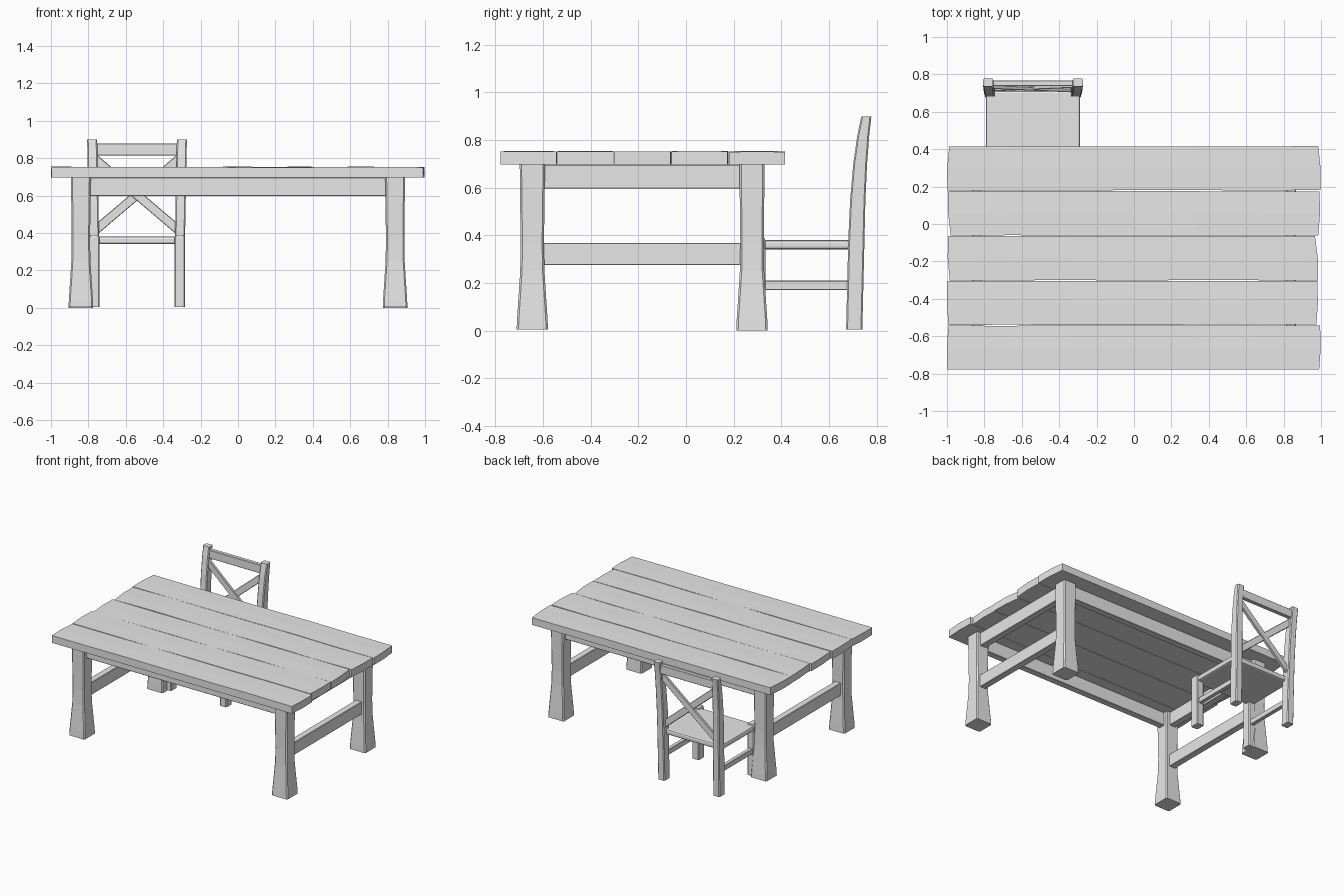
import bpy, bmesh, math, random
from mathutils import Vector, Matrix

if "Cube" in bpy.data.objects:
    bpy.data.objects.remove(bpy.data.objects["Cube"])

random.seed(4)
wood = bpy.data.materials.new("grey wood")
wood.diffuse_color = (0.8, 0.8, 0.8, 1)
wood.use_nodes = True
wood.node_tree.nodes["Principled BSDF"].inputs["Base Color"].default_value = wood.diffuse_color


def finish(name, bm):
    bmesh.ops.recalc_face_normals(bm, faces=bm.faces[:])
    me = bpy.data.meshes.new(name)
    bm.to_mesh(me)
    bm.free()
    me.materials.append(wood)
    ob = bpy.data.objects.new(name, me)
    bpy.context.collection.objects.link(ob)
    return ob


def bridge(bm, rings):
    """Skin a list of equal vertex rings and cap both ends."""
    n = len(rings[0])
    for a, b in zip(rings, rings[1:]):
        for i in range(n):
            j = (i + 1) % n
            bm.faces.new((a[i], a[j], b[j], b[i]))
    bm.faces.new(rings[0])
    bm.faces.new(rings[-1])


def post(name, sections, c=0.008):
    """Upright with chamfered corners; sections are (x, y, z, half x, half y)."""
    bm = bmesh.new()
    rings = []
    for x, y, z, hx, hy in sections:
        pts = [(hx, -hy + c), (hx, hy - c), (hx - c, hy), (-hx + c, hy),
               (-hx, hy - c), (-hx, -hy + c), (-hx + c, -hy), (hx - c, -hy)]
        rings.append([bm.verts.new((x + px, y + py, z)) for px, py in pts])
    bridge(bm, rings)
    return finish(name, bm)


def beam(name, p, q, width, depth, bevel=0.003, segs=1):
    """Straight bar from p to q; width is vertical, depth is horizontal."""
    p, q = Vector(p), Vector(q)
    d = (q - p).normalized()
    side = Vector((0, 0, 1)).cross(d).normalized()
    up = d.cross(side)
    rot = Matrix((d, side, up)).transposed().to_4x4()
    bm = bmesh.new()
    bmesh.ops.create_cube(bm, size=1)
    bmesh.ops.scale(bm, vec=((q - p).length, depth, width), verts=bm.verts)
    bmesh.ops.bevel(bm, geom=bm.edges[:], offset=bevel, segments=segs,
                    profile=0.5, affect='EDGES')
    bmesh.ops.transform(bm, matrix=Matrix.Translation((p + q) / 2) @ rot, verts=bm.verts)
    return finish(name, bm)


# Table top: five hand-cut planks with slightly uneven ends and edges
seams = [-0.78, -0.541, -0.303, -0.063, 0.178, 0.417]
ends = [(-0.998, -0.992, 0.99, 0.995), (-0.992, -0.998, 0.975, 0.98),
        (-0.985, -0.995, 0.985, 0.968), (-0.98, -0.995, 0.985, 0.992),
        (-0.998, -0.988, 0.998, 0.985)]
wob = lambda s: random.uniform(-s, s)
for k, (l0, l1, r0, r1) in enumerate(ends):
    bm = bmesh.new()
    rings = []
    y0, y1 = seams[k] + 0.0005, seams[k + 1] - 0.0005
    steps = 6
    for i in range(steps + 1):
        t = i / steps
        a, b = y0 + abs(wob(0.003)), y1 - abs(wob(0.003))
        mid = (a + b) / 2
        xs = [l0 + (r0 - l0) * t, (l0 + l1) / 2 + ((r0 + r1) / 2 - (l0 + l1) / 2) * t,
              l1 + (r1 - l1) * t]
        if i in (0, steps):
            xs[1] += 0.006 * (1 if i else -1)
        top, bot = 0.752 + wob(0.002), 0.697
        rings.append([bm.verts.new(v) for v in
                      ((xs[0], a, bot), (xs[1], mid, bot), (xs[2], b, bot),
                       (xs[2], b, top), (xs[1], mid, top + 0.001), (xs[0], a, top))])
    bridge(bm, rings)
    finish("table_plank_%d" % (k + 1), bm)

# Table legs flaring at the foot
LX, FY, BY = 0.84, -0.645, 0.277
flare = [(0.0, 0.066), (0.05, 0.064), (0.14, 0.058), (0.25, 0.051),
         (0.36, 0.049), (0.52, 0.051), (0.70, 0.053)]
for sx, side in ((-1, "left"), (1, "right")):
    for y, end in ((FY, "front"), (BY, "back")):
        post("table_leg_%s_%s" % (end, side),
             [(sx * LX, y, max(z, 0.005 if end == "front" else 0), h, h) for z, h in flare])
    # Side apron and low stretcher
    beam("table_side_apron_" + side, (sx * LX, FY, 0.647), (sx * LX, BY, 0.647), 0.10, 0.05)
    beam("table_stretcher_" + side, (sx * LX, FY, 0.322), (sx * LX, BY, 0.322), 0.094, 0.05)
# Long aprons
for y, end in ((FY, "front"), (BY, "back")):
    beam("table_long_apron_" + end, (-LX, y, 0.647), (LX, y, 0.647), 0.10, 0.05)

# Chair
CX = -0.54
back = [(0.005, 0.228, 0.706, 0.027, 0.034), (0.38, 0.230, 0.715, 0.027, 0.034),
        (0.55, 0.233, 0.721, 0.027, 0.032), (0.70, 0.236, 0.731, 0.027, 0.029),
        (0.82, 0.238, 0.744, 0.027, 0.025), (0.90, 0.240, 0.757, 0.027, 0.021)]
for s, side in ((-1, "left"), (1, "right")):
    # Curved back posts
    post("chair_back_post_" + side, [(CX + s * dx, y, z, hx, hy) for z, dx, y, hx, hy in back], 0.006)
    # Front legs
    fx = CX + s * 0.229
    post("chair_front_leg_" + side,
         [(fx, 0.30, 0.005, 0.028, 0.034), (fx, 0.30, 0.375, 0.028, 0.034),
          (fx, 0.30, 0.39, 0.024, 0.03)], 0.006)
    # Side stretchers
    beam("chair_stretcher_" + side, (fx, 0.30, 0.19), (fx, 0.70, 0.19), 0.04, 0.03)
    # Crossed back slats
    beam("chair_cross_slat_" + side, (CX - s * 0.228, 0.716 + s * 0.003, 0.41),
         (CX + s * 0.23, 0.736 + s * 0.003, 0.80), 0.048, 0.02)

# Rounded seat and top rail
beam("chair_seat", (CX - 0.252, 0.503, 0.361), (CX + 0.252, 0.503, 0.361), 0.04, 0.42, 0.012, 2)
beam("chair_top_rail", (CX - 0.238, 0.752, 0.847), (CX + 0.238, 0.752, 0.847), 0.064, 0.03)
